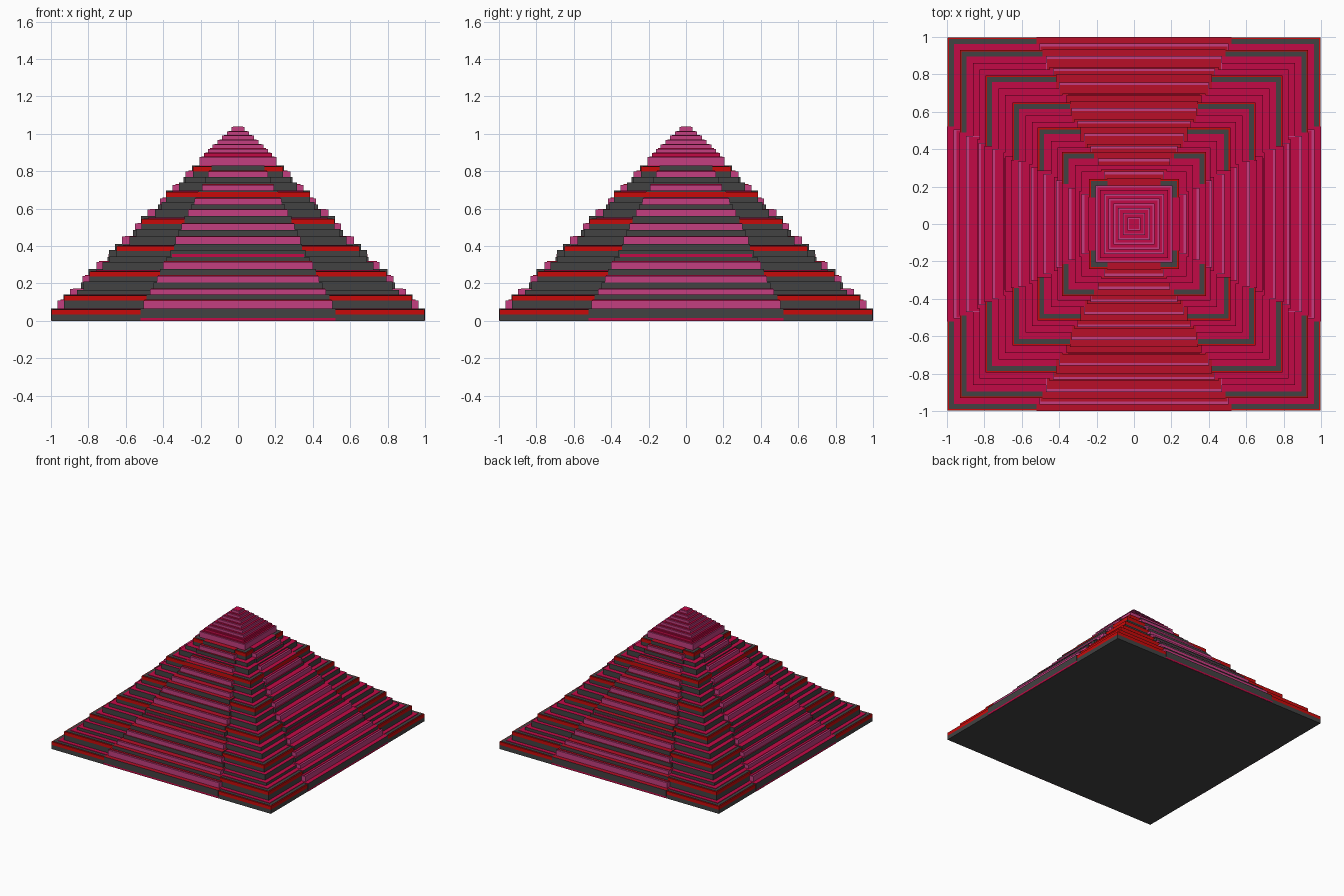
import bpy, bmesh

cube = bpy.data.objects.get("Cube")
if cube:
    bpy.data.objects.remove(cube, do_unlink=True)


def lin(c):
    c /= 255
    return c / 12.92 if c < 0.04045 else ((c + 0.055) / 1.055) ** 2.4


GREY, RED, PINK, CRIMSON, DEEP = range(5)
PALETTE = [("dark grey", (66, 66, 66)), ("bright red", (200, 10, 10)),
           ("pink", (196, 62, 128)), ("crimson", (194, 10, 70)),
           ("deep red", (184, 14, 40))]
mats = []
for name, rgb in PALETTE:
    m = bpy.data.materials.new(name)
    m.use_nodes = True
    col = [lin(c) for c in rgb] + [1]
    m.diffuse_color = col
    bsdf = next(n for n in m.node_tree.nodes if n.type == 'BSDF_PRINCIPLED')
    bsdf.inputs["Base Color"].default_value = col
    mats.append(m)


def slab(bm, hx, hy, z0, z1, side, top=None):
    """Centred box; the upward face may have its own colour."""
    verts = bmesh.ops.create_cube(bm, size=1)["verts"]
    for v in verts:
        v.co = (v.co.x * 2 * hx, v.co.y * 2 * hy, z1 if v.co.z > 0 else z0)
    for f in {f for v in verts for f in v.link_faces}:
        f.normal_update()
        f.material_index = top if top is not None and f.normal.z > 0.5 else side


def finish(bm, name):
    me = bpy.data.meshes.new(name)
    bm.to_mesh(me)
    bm.free()
    for m in mats:
        me.materials.append(m)
    bpy.context.collection.objects.link(bpy.data.objects.new(name, me))


# Square tiers that show at the four corners: grey steps, red rims
RIMS = [(0.997, 0.06), (0.93, 0.135), (0.795, 0.265), (0.65, 0.40),
        (0.515, 0.545), (0.385, 0.69), (0.24, 0.825)]
bm = bmesh.new()
slab(bm, 0.997, 0.997, 0, 0.034, GREY)
for i, (h, z) in enumerate(RIMS):
    slab(bm, h, h, z - 0.027, z, RED)
    slab(bm, h - 0.009, h - 0.009, z, z + 0.003, GREY)
    slab(bm, h - 0.035, h - 0.035, z, z + 0.007, CRIMSON)
    if i + 1 == len(RIMS):
        break
    hn, zn = RIMS[i + 1]
    if i == 0:
        slab(bm, hn, hn, z, zn - 0.027, GREY)
        continue
    zm = z + (0.03 if i == 1 else 0.05)
    slab(bm, h - 0.07, h - 0.07, z, zm, GREY, CRIMSON)
    slab(bm, h - 0.105, h - 0.105, zm, zn - 0.055, GREY, CRIMSON)
    slab(bm, hn, hn, zn - 0.055, zn - 0.027, GREY)
finish(bm, "corner_tiers")

# Stair bands down the middle of each side: (reach, half width, bottom, top)
STEPS = [(0.965, 0.505, 0.065, 0.11), (0.897, 0.47, 0.135, 0.17),
         (0.832, 0.433, 0.20, 0.24), (0.757, 0.40, 0.272, 0.315),
         (0.69, 0.36, 0.335, 0.38), (0.62, 0.335, 0.405, 0.45),
         (0.552, 0.303, 0.48, 0.52), (0.485, 0.267, 0.555, 0.595),
         (0.418, 0.232, 0.615, 0.655), (0.35, 0.193, 0.69, 0.727),
         (0.28, 0.16, 0.762, 0.80)]


def stairs(name, along_y, tread):
    bm = bmesh.new()

    def step(reach, width, *rest):
        slab(bm, *((width, reach) if along_y else (reach, width)), *rest)

    step(1.0, 0.522, 0.001, 0.015, CRIMSON)
    step(1.0, 0.52, 0.015, 0.066, GREY, tread)
    for k, (r, w, z0, z1) in enumerate(STEPS):
        if k == 4:
            # Plain landing with a thin crimson stripe
            step(r, w, z0 - 0.02, z1, GREY, tread)
            step(r + 0.003, w - 0.008, 0.337, 0.357, CRIMSON)
        else:
            step(r, w, z0, z1, PINK)
            step(r - 0.015, w - 0.004, z1, z1 + 0.004, tread)
        zn = STEPS[k + 1][2] if k + 1 < len(STEPS) else 0.825
        back = 0.033 if k % 2 == 0 else 0.058
        step(r - back, w - 0.017, z1, zn + 0.006, GREY, tread)
    finish(bm, name)


stairs("front_back_stairs", True, DEEP)
stairs("side_stairs", False, CRIMSON)

# Stepped summit
SUMMIT = [(0.205, 0.875), (0.183, 0.897), (0.16, 0.92), (0.135, 0.943),
          (0.11, 0.967), (0.085, 0.99), (0.06, 1.012), (0.035, 1.036)]
bm = bmesh.new()
z0 = 0.82
for i, (h, z1) in enumerate(SUMMIT):
    slab(bm, h, h, z0, z1, CRIMSON if i == 1 else PINK)
    if i < len(SUMMIT) - 1:
        slab(bm, h - 0.01, h - 0.01, z1, z1 + 0.004, CRIMSON)
    else:
        slab(bm, h - 0.008, h - 0.008, z1, z1 + 0.002, CRIMSON)
    z0 = z1
finish(bm, "summit")
